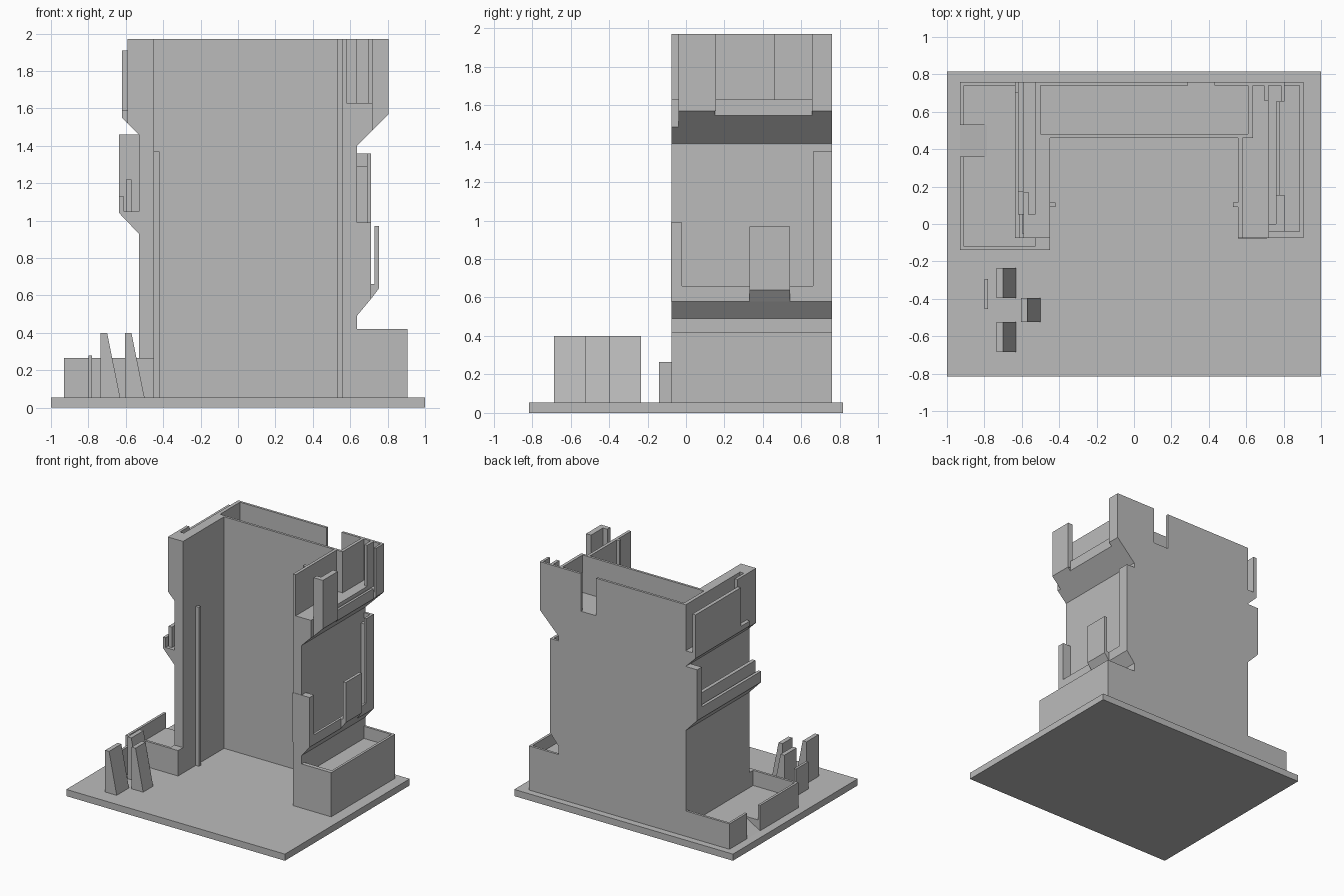
import bpy
import bmesh

default_cube = bpy.data.objects.get("Cube")
if default_cube:
    bpy.data.objects.remove(default_cube, do_unlink=True)

# Single stone colour
stone = bpy.data.materials.new("stone_grey")
stone.use_nodes = True
grey = (0.5, 0.5, 0.5, 1)
stone.diffuse_color = grey
stone.node_tree.nodes["Principled BSDF"].inputs["Base Color"].default_value = grey

BASE = 0.055    # top of the ground plate
TOP = 1.97      # top of the walls
BACK = 0.76     # rear face
FRONT = -0.075  # front face of the wings


def prism(name, y_range, profile):
    """Extrude an x-z outline along y."""
    bm = bmesh.new()
    near, far = y_range
    face = bm.faces.new([bm.verts.new((x, near, z)) for x, z in profile])
    extruded = bmesh.ops.extrude_face_region(bm, geom=[face])["geom"]
    moved = [v for v in extruded if isinstance(v, bmesh.types.BMVert)]
    bmesh.ops.translate(bm, verts=moved, vec=(0, far - near, 0))
    bmesh.ops.recalc_face_normals(bm, faces=bm.faces)
    mesh = bpy.data.meshes.new(name)
    bm.to_mesh(mesh)
    bm.free()
    mesh.materials.append(stone)
    obj = bpy.data.objects.new(name, mesh)
    bpy.context.collection.objects.link(obj)
    return obj


def box(name, x_range, y_range, z_range):
    (left, right), (low, high) = x_range, z_range
    return prism(name, y_range, [(left, low), (right, low), (right, high), (left, high)])


# Ground plate
box("ground_plate", (-1, 1), (-0.815, 0.815), (0, BASE))

# Rear tower block with an open roof terrace and a gap in its back parapet
ROOF = 1.66
box("rear_block", (-0.53, 0.635), (0.46, BACK), (BASE, ROOF))
box("rear_front_parapet", (-0.53, 0.635), (0.46, 0.48), (ROOF, TOP))
box("rear_left_parapet", (0.61, 0.635), (0.48, BACK), (ROOF, TOP))
box("rear_right_parapet", (-0.53, -0.5), (0.48, BACK), (ROOF, TOP))
box("rear_back_parapet_long", (-0.5, 0.29), (0.74, BACK), (ROOF, TOP))
box("rear_back_parapet_short", (0.43, 0.61), (0.74, BACK), (ROOF, TOP))

# Wing on the -x side
box("right_wing", (-0.53, -0.45), (FRONT, 0.46), (BASE, TOP))
box("right_wing_pipe", (-0.45, -0.42), (0.09, 0.115), (BASE, 1.37))
prism("right_top_pillar", (FRONT, 0.05),
      [(-0.53, 1.46), (-0.59, 1.52), (-0.59, TOP), (-0.53, TOP)])
prism("right_top_ledge", (0.05, BACK),
      [(-0.53, 1.46), (-0.62, 1.55), (-0.62, 1.59), (-0.53, 1.59)])
box("right_top_fin", (-0.59, -0.565), (0.05, 0.17), (1.59, TOP))
box("right_top_panel", (-0.62, -0.59), (0.17, BACK), (1.59, 1.91))

# Middle balcony on the -x side
prism("right_balcony_floor", (FRONT, BACK),
      [(-0.53, 0.93), (-0.635, 1.04), (-0.635, 1.05), (-0.53, 1.05)])
box("right_balcony_parapet", (-0.635, -0.61), (FRONT, BACK), (1.05, 1.13))
box("right_balcony_rail", (-0.6, -0.57), (-0.05, 0.7), (1.05, 1.22))
box("right_balcony_column", (-0.635, -0.53), (0.7, BACK), (1.05, 1.46))

# Low yard on the -x side with a ramp through the outer wall
YARD = 0.14
WALL = 0.265
box("right_yard_floor", (-0.785, -0.53), (-0.12, 0.74), (BASE, YARD))
for label, span in (("front", (-0.12, 0.36)), ("back", (0.53, 0.74))):
    box(f"right_yard_{label}_floor", (-0.91, -0.785), span, (BASE, YARD))
    box(f"right_yard_{label}_outer_wall", (-0.93, -0.91), span, (BASE, WALL))
prism("right_yard_ramp", (0.36, 0.53), [(-0.93, BASE), (-0.785, BASE), (-0.785, YARD)])
box("right_yard_front_wall", (-0.93, -0.45), (-0.14, -0.12), (BASE, WALL))
box("right_yard_back_wall", (-0.93, -0.53), (0.74, BACK), (BASE, WALL))
box("right_yard_corner", (-0.53, -0.45), (-0.12, FRONT), (BASE, WALL))

# Wing on the +x side
SILL = 1.63
box("left_wing", (0.555, 0.635), (FRONT, 0.46), (BASE, 1.4))
box("left_wing_pipe", (0.53, 0.555), (0.09, 0.115), (BASE, TOP))
for label, span, edge, rise in (("front", (-0.04, 0.15), 0.805, 1.57),
                                ("middle", (0.15, 0.655), 0.78, 1.545),
                                ("back", (0.655, BACK), 0.805, 1.57)):
    prism(f"left_top_{label}_overhang", span,
          [(0.555, 1.4), (0.635, 1.4), (edge, rise), (edge, 1.6), (0.76, 1.6),
           (0.72, 1.6), (0.72, SILL), (0.555, SILL)])
box("left_top_outer_sill", (0.76, 0.78), (0.15, 0.655), (1.6, SILL))

# Upper room on the +x side
box("left_top_inner_wall", (0.555, 0.58), (FRONT, 0.46), (1.4, TOP))
prism("left_top_front_sill", (FRONT, -0.04),
      [(0.58, 1.4), (0.635, 1.4), (0.72, 1.485), (0.72, SILL), (0.58, SILL)])
box("left_top_front_pillar", (0.76, 0.805), (-0.04, 0.155), (1.57, TOP))
box("left_top_front_fin", (0.72, 0.76), (-0.04, 0.0), (1.6, TOP))
box("left_top_back_pillar", (0.785, 0.805), (0.655, BACK), (1.57, TOP))
box("left_top_back_wall", (0.635, 0.785), (0.74, BACK), (1.57, TOP))
box("left_top_back_fin", (0.695, 0.72), (0.66, 0.74), (SILL, TOP))

# Middle balcony on the +x side
DECK = 0.58
prism("left_balcony_floor", (FRONT, BACK),
      [(0.635, 0.49), (0.71, DECK), (0.71, 0.6), (0.635, 0.6)])
box("left_balcony_parapet", (0.69, 0.71), (-0.02, BACK), (DECK, 0.66))
box("left_balcony_front_wall", (0.555, 0.71), (FRONT - 0.003, -0.02), (DECK, 0.99))
box("left_balcony_back_wall", (0.635, 0.71), (0.7, BACK), (DECK, 1.29))
box("left_balcony_back_wall_top", (0.635, 0.71), (0.74, BACK), (1.29, 1.36))
box("left_balcony_corner_fin", (0.69, 0.71), (0.66, 0.74), (DECK, 1.36))
prism("left_bay_floor", (0.33, 0.54),
      [(0.71, DECK), (0.755, 0.64), (0.755, 0.66), (0.71, 0.66)])
box("left_bay_panel", (0.73, 0.755), (0.33, 0.54), (0.64, 0.97))

# Walled terrace at the foot of the +x wing
RIM = 0.42
box("left_terrace_floor", (0.555, 0.885), (-0.04, 0.74), (BASE, 0.32))
box("left_terrace_outer_wall", (0.885, 0.905), (FRONT, BACK), (BASE, RIM))
box("left_terrace_front_wall", (0.555, 0.885), (FRONT, -0.04), (BASE, RIM))
box("left_terrace_back_wall", (0.635, 0.885), (0.74, BACK), (BASE, RIM))

# Sloped barriers in the forecourt
for label, x, span in (("back", -0.735, (-0.395, -0.235)),
                       ("middle", -0.605, (-0.525, -0.395)),
                       ("front", -0.735, (-0.685, -0.525))):
    prism(f"barrier_{label}", span,
          [(x, BASE), (x + 0.105, BASE), (x + 0.035, 0.4), (x, 0.4)])
box("barrier_plate", (-0.8, -0.78), (-0.455, -0.295), (BASE, 0.28))
